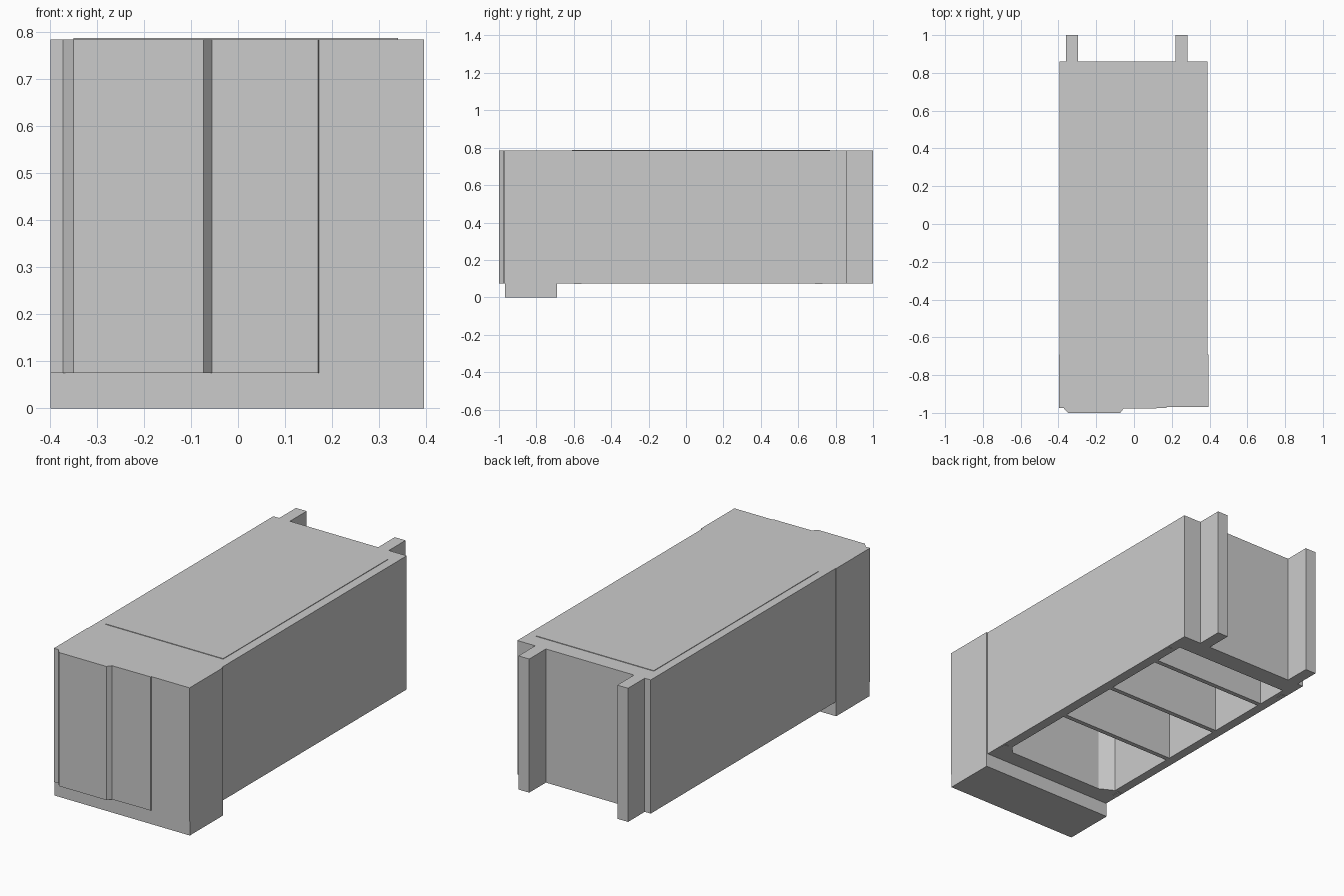
import bpy, bmesh

if "Cube" in bpy.data.objects:
    bpy.data.objects.remove(bpy.data.objects["Cube"])

BOT, TOP = 0.075, 0.784      # underside and roof height of the case
ROOF = 0.775                 # ceiling of the hollow inside


def prism(name, pts, z0, z1):
    """Extrude a plan outline from z0 up to z1."""
    bm = bmesh.new()
    face = bm.faces.new([bm.verts.new((x, y, z0)) for x, y in pts])
    ext = bmesh.ops.extrude_face_region(bm, geom=[face])
    for v in ext["geom"]:
        if isinstance(v, bmesh.types.BMVert):
            v.co.z = z1
    bmesh.ops.recalc_face_normals(bm, faces=bm.faces[:])
    mesh = bpy.data.meshes.new(name)
    bm.to_mesh(mesh)
    bm.free()
    obj = bpy.data.objects.new(name, mesh)
    bpy.context.collection.objects.link(obj)
    return obj


def box(name, x0, x1, y0, y1, z0, z1):
    return prism(name, [(x0, y0), (x1, y0), (x1, y1), (x0, y1)], z0, z1)


# long hollow case, open underneath
case = box("case", -0.395, 0.388, -0.69, 0.86, BOT, TOP)

# cutter with two chamfered front corners
cavity = prism("cavity_cutter",
               [(-0.27, -0.60), (0.30, -0.60), (0.335, -0.56), (0.335, 0.76),
                (-0.345, 0.76), (-0.345, -0.56)], 0.0, ROOF)
cavity.hide_render = True
cavity.hide_viewport = True
cut = case.modifiers.new("hollow", "BOOLEAN")
cut.operation = "DIFFERENCE"
cut.solver = "EXACT"
cut.object = cavity

# slightly raised roof panel over the hollow
box("roof_panel", -0.35, 0.34, -0.61, 0.77, ROOF + 0.005, 0.787)

# cross walls splitting the inside into four bays
for i, y in enumerate((-0.145, 0.22, 0.575)):
    box(f"divider_{i + 1}", -0.35, 0.34, y - 0.0125, y + 0.0125, BOT, ROOF)

# front block: low base and upper panel with the bevelled raised section
box("front_base", -0.398, 0.395, -0.968, -0.69, 0.0, BOT)
prism("front_panel",
      [(-0.398, -0.975), (-0.372, -0.975), (-0.35, -1.0), (-0.073, -1.0),
       (-0.055, -0.977), (0.17, -0.975), (0.172, -0.97), (0.395, -0.97),
       (0.395, -0.69), (-0.398, -0.69)], BOT, TOP)

# rear posts
for side, x in (("left", -0.36), ("right", 0.22)):
    box(f"rear_post_{side}", x, x + 0.063, 0.86, 1.0, BOT, TOP)

# thin pads under the long edges
for side, x in (("left", -0.39), ("right", 0.36)):
    for end, y in (("front", -0.60), ("rear", 0.69)):
        box(f"pad_{side}_{end}", x, x + 0.025, y, y + 0.04, BOT - 0.003, BOT)
